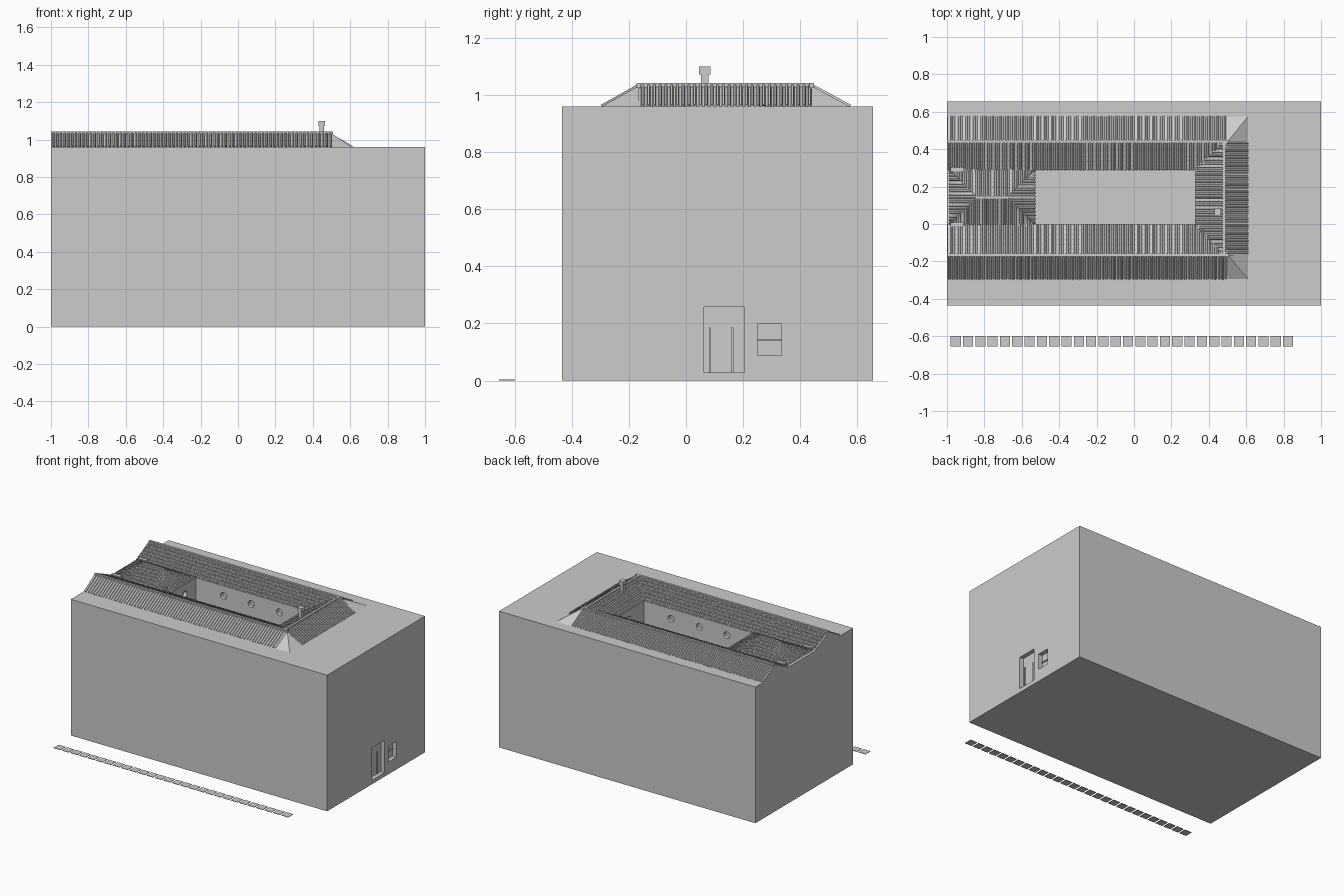
import bpy, bmesh
from mathutils import Vector, Matrix

cube = bpy.data.objects.get("Cube")
if cube:
    bpy.data.objects.remove(cube, do_unlink=True)

grey = bpy.data.materials.new("plain_grey")
grey.use_nodes = True
GREY = (0.604, 0.604, 0.604, 1)
grey.diffuse_color = GREY
grey.node_tree.nodes["Principled BSDF"].inputs["Base Color"].default_value = GREY

EAVE, RIDGE = 0.96, 1.033


def finish(name, bm):
    mesh = bpy.data.meshes.new(name)
    bm.to_mesh(mesh)
    bm.free()
    mesh.materials.append(grey)
    ob = bpy.data.objects.new(name, mesh)
    bpy.context.scene.collection.objects.link(ob)
    return ob


def add_box(bm, lo, hi):
    lo, hi = Vector(lo), Vector(hi)
    size = Matrix.Diagonal((*(hi - lo), 1))
    bmesh.ops.create_cube(bm, size=1, matrix=Matrix.Translation((lo + hi) / 2) @ size)


def box(name, lo, hi):
    bm = bmesh.new()
    add_box(bm, lo, hi)
    return finish(name, bm)


def rod(name, centre, radius, length, axis):
    bm = bmesh.new()
    turn = Vector((0, 0, 1)).rotation_difference(Vector(axis)).to_matrix().to_4x4()
    bmesh.ops.create_cone(bm, cap_ends=True, segments=16, radius1=radius, radius2=radius,
                          depth=length, matrix=Matrix.Translation(centre) @ turn)
    return finish(name, bm)


def cut(target, cutter):
    mod = target.modifiers.new("cut", "BOOLEAN")
    mod.operation, mod.solver, mod.object = "DIFFERENCE", "EXACT", cutter
    bpy.context.view_layer.objects.active = target
    bpy.ops.object.modifier_apply(modifier=mod.name)
    bpy.data.objects.remove(cutter, do_unlink=True)


def polygon(name, *points):
    bm = bmesh.new()
    bm.faces.new([bm.verts.new(p) for p in points])
    return finish(name, bm)


def tiled_slope(name, e0, e1, r0, r1, rows=1, pitch=0.02, amp=0.007):
    """Ribbed sheet from an eave (e0-e1) up to a ridge (r0-r1), clipped along hips."""
    e0, e1 = Vector((*e0, EAVE)), Vector((*e1, EAVE))
    r0, r1 = Vector((*r0, RIDGE)), Vector((*r1, RIDGE))
    length = (e1 - e0).length
    d = (e1 - e0) / length
    a, b = (r0 - e0).dot(d), (r1 - e0).dot(d)
    up = r0 - e0 - d * a
    n = d.cross(up).normalized()
    count = round(length / pitch)
    bm = bmesh.new()
    columns = []
    for i in range(count):
        for part, lift in ((0, 0), (0.4, 0), (0.5, amp), (0.85, amp)):
            s = (i + part) * length / count
            t = 1
            if a > 0:
                t = min(t, s / a)
            if b < length:
                t = min(t, (length - s) / (length - b))
            column = []
            for k in range(rows):
                step = 0.004 if rows > 1 else 0
                for f, extra in ((k, step), (k + 1, 0)):
                    p = e0 + d * s + up * (t * f / rows) + n * (lift + extra)
                    column.append(bm.verts.new(p))
            columns.append(column)
    for left, right in zip(columns, columns[1:]):
        for k in range(len(left) - 1):
            bm.faces.new((left[k], right[k], right[k + 1], left[k + 1]))
    return finish(name, bm)


# Main block with a deep courtyard, a door recess and a window recess
walls = box("walls", (-1, -0.435, 0), (1, 0.655, EAVE))
cut(walls, box("courtyard_cutter", (-0.53, -0.005, 0.02), (0.33, 0.29, 1.2)))
cut(walls, box("door_cutter", (0.97, 0.063, 0.028), (1.1, 0.205, 0.257)))
cut(walls, box("window_cutter", (0.97, 0.25, 0.087), (1.1, 0.335, 0.198)))

# Round courtyard windows, recessed into each wall
for x in (-0.315, -0.1, 0.12):
    for y in (-0.005, 0.29):
        cut(walls, rod("round_cutter", (x, y, 0.89), 0.024, 0.05, (0, 1, 0)))
for x in (-0.53, 0.33):
    cut(walls, rod("round_cutter", (x, 0.165, 0.89), 0.024, 0.05, (1, 0, 0)))

# Door and window details inside the recesses
bm = bmesh.new()
for y in (0.08, 0.16):
    add_box(bm, (0.969, y, 0.028), (0.977, y + 0.006, 0.185))
finish("door_strips", bm)
box("window_bar", (0.969, 0.25, 0.14), (0.977, 0.335, 0.146))

# Ribbed roofs of the long wings: outer slopes plain, inner slopes in courses
W, E = -1, 0.5
S_OUT, S_TOP, S_IN = -0.295, -0.165, -0.005
N_OUT, N_TOP, N_IN = 0.575, 0.44, 0.29
tiled_slope("south_outer_roof", (W, S_OUT), (E, S_OUT), (W, S_TOP), (E, S_TOP))
tiled_slope("south_inner_roof", (E, S_IN), (W, S_IN), (E, S_TOP), (W, S_TOP), 6)
tiled_slope("north_outer_roof", (E, N_OUT), (W, N_OUT), (E, N_TOP), (W, N_TOP))
tiled_slope("north_inner_roof", (W, N_IN), (E, N_IN), (W, N_TOP), (E, N_TOP), 6)

# East wing
X_IN, X_TOP, X_OUT = 0.33, 0.48, 0.61
tiled_slope("east_outer_roof", (X_OUT, S_TOP), (X_OUT, N_TOP), (X_TOP, S_TOP), (X_TOP, N_TOP))
tiled_slope("east_inner_roof", (X_IN, N_TOP), (X_IN, S_TOP), (X_TOP, N_TOP), (X_TOP, S_TOP), 6)

# Hipped west wing between the long wings
A, B, MID, X0, X1 = -0.84, -0.68, 0.1425, -0.985, -0.53
tiled_slope("west_roof_south", (X0, S_IN), (X1, S_IN), (A, MID), (B, MID), 6)
tiled_slope("west_roof_north", (X1, N_IN), (X0, N_IN), (B, MID), (A, MID), 6)
tiled_slope("west_roof_east", (X1, S_IN), (X1, N_IN), (B, MID), (B, MID), 6)
tiled_slope("west_roof_west", (X0, N_IN), (X0, S_IN), (A, MID), (A, MID), 6)
for y in (S_IN, N_IN):
    box("gutter_plate", (-0.98, y - 0.012, 0.975), (-0.91, y + 0.012, 0.983))

# Gable ends and the plain corner hips
for side, out, top, inn in (("south", S_OUT, S_TOP, S_IN), ("north", N_OUT, N_TOP, N_IN)):
    gable = [(W, out, EAVE), (W, top, RIDGE + 0.005), (W, inn, EAVE)]
    apex, corner = (E, top, RIDGE), (X_OUT, out, EAVE)
    hip = [(E, out, EAVE), corner, apex]
    flank = [corner, (X_OUT, top, EAVE), apex]
    if side == "south":
        gable.reverse()
        gable = gable[::-1]
    for part, pts in (("gable", gable), ("corner_hip", hip), ("corner_flank", flank)):
        ob = polygon(side + "_" + part, *pts)
        # Turn each face outward
        normal = ob.data.polygons[0].normal
        if normal.dot(Vector((-1, 0, 0) if part == "gable" else (0, 0, 1))) < 0:
            ob.data.flip_normals()

# Ridge caps
for name, lo, hi in (("south_ridge_cap", (W, S_TOP), (E, S_TOP)),
                     ("north_ridge_cap", (W, N_TOP), (E, N_TOP)),
                     ("east_ridge_cap", (X_TOP, S_TOP), (X_TOP, N_TOP)),
                     ("west_ridge_cap", (A, MID), (B, MID))):
    h = 0.008
    box(name, (lo[0] - h * (lo[0] > W), lo[1] - h, 1.025), (hi[0] + h, hi[1] + h, 1.042))

# Chimney
box("chimney_stem", (0.436, 0.052, 0.99), (0.46, 0.079, 1.08))
box("chimney_head", (0.431, 0.045, 1.073), (0.465, 0.085, 1.1))

# Row of paving slabs along the front
bm = bmesh.new()
for i in range(28):
    x = -0.98 + i * 0.0658
    add_box(bm, (x, -0.655, 0), (x + 0.054, -0.6, 0.003))
finish("paving_slabs", bm)
